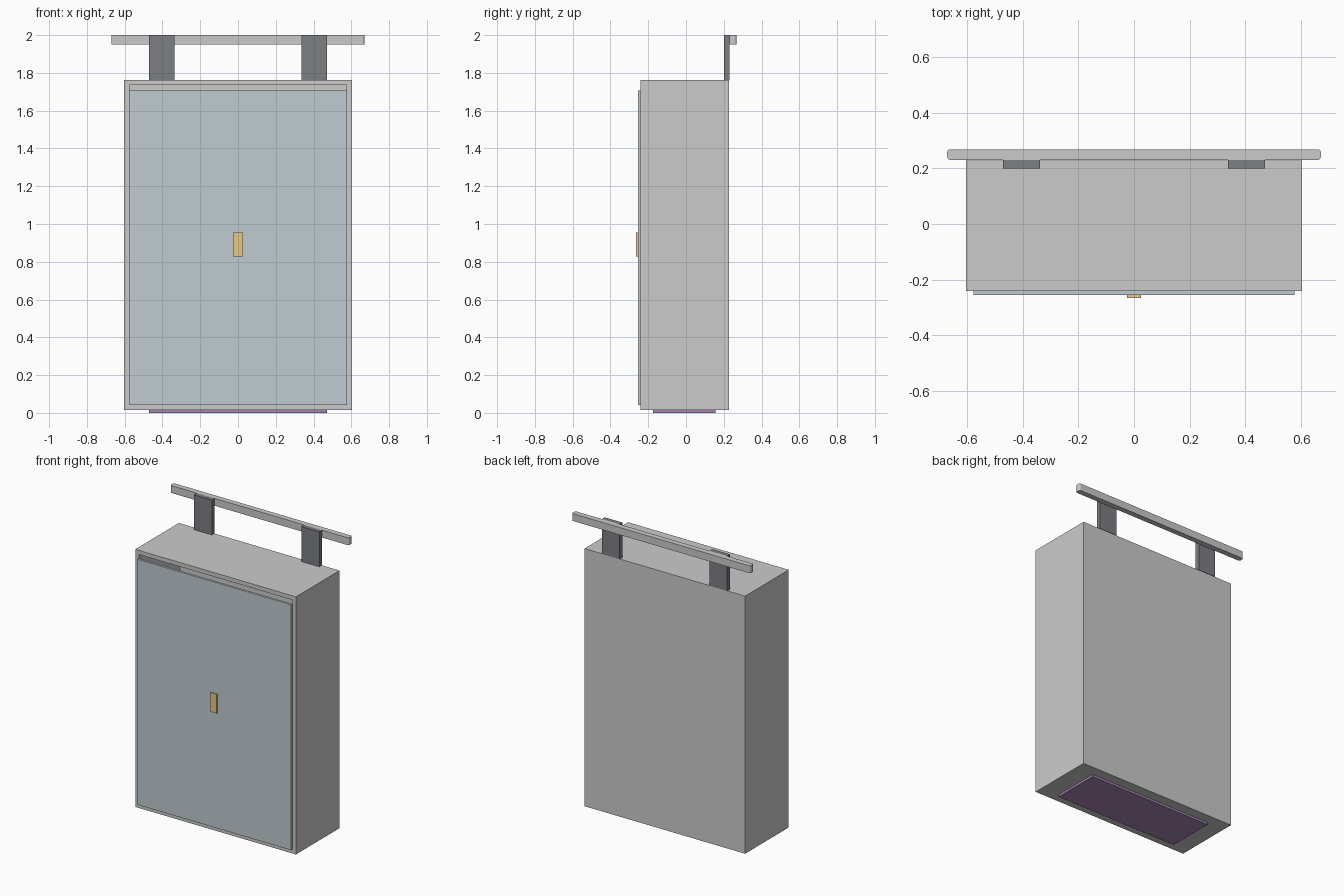
import bpy, bmesh

if "Cube" in bpy.data.objects:
    bpy.data.objects.remove(bpy.data.objects["Cube"])


def material(name, rgb):
    m = bpy.data.materials.new(name)
    m.diffuse_color = (*rgb, 1)
    m.use_nodes = True
    m.node_tree.nodes["Principled BSDF"].inputs["Base Color"].default_value = m.diffuse_color
    return m


def finish(bm, name, mat=None):
    me = bpy.data.meshes.new(name)
    bmesh.ops.recalc_face_normals(bm, faces=bm.faces)
    bm.to_mesh(me)
    bm.free()
    ob = bpy.data.objects.new(name, me)
    bpy.context.collection.objects.link(ob)
    if mat:
        me.materials.append(mat)
    return ob


def box_mesh(x, y, z):
    bm = bmesh.new()
    bmesh.ops.create_cube(bm, size=1)
    for v in bm.verts:
        for i, (lo, hi) in enumerate((x, y, z)):
            v.co[i] = hi if v.co[i] > 0 else lo
    return bm


def box(name, x, y, z, mat=None):
    return finish(box_mesh(x, y, z), name, mat)


door_blue = material("door_blue", (0.53, 0.60, 0.64))
steel = material("dark_steel", (0.20, 0.21, 0.23))
brass = material("brass", (0.80, 0.58, 0.25))
purple = material("purple", (0.38, 0.24, 0.45))

# Cabinet shell: a box whose front is framed and hollowed out
bm = box_mesh((-0.603, 0.603), (-0.24, 0.227), (0.015, 1.763))
bm.normal_update()
front = min(bm.faces, key=lambda f: f.calc_center_median().y)
bmesh.ops.inset_region(bm, faces=[front], thickness=0.04)
hollow = bmesh.ops.extrude_face_region(bm, geom=[front])
for v in [g for g in hollow["geom"] if isinstance(g, bmesh.types.BMVert)]:
    v.co.y = 0.2
if front.is_valid:
    bmesh.ops.delete(bm, geom=[front], context='FACES')
finish(bm, "cabinet_body")

# Door and its latch
box("door", (-0.576, 0.576), (-0.255, -0.24), (0.043, 1.708), door_blue)
box("door_latch", (-0.026, 0.026), (-0.265, -0.255), (0.827, 0.955), brass)

# Cable entry plate underneath
box("gland_plate", (-0.47, 0.47), (-0.175, 0.157), (0.0, 0.015), purple)

# Hanging brackets on both sides
for side, name in ((-1, "left_bracket"), (1, "right_bracket")):
    xs = sorted((side * 0.337, side * 0.47))
    box(name, xs, (0.2, 0.23), (1.763, 2.0), steel)

# Mounting rail with rounded upright corners
bm = box_mesh((-0.67, 0.67), (0.23, 0.268), (1.95, 2.0))
upright = [e for e in bm.edges if abs(e.verts[0].co.z - e.verts[1].co.z) > 0.01]
bmesh.ops.bevel(bm, geom=upright, offset=0.01, segments=3, profile=0.5, affect='EDGES')
finish(bm, "mounting_rail")
